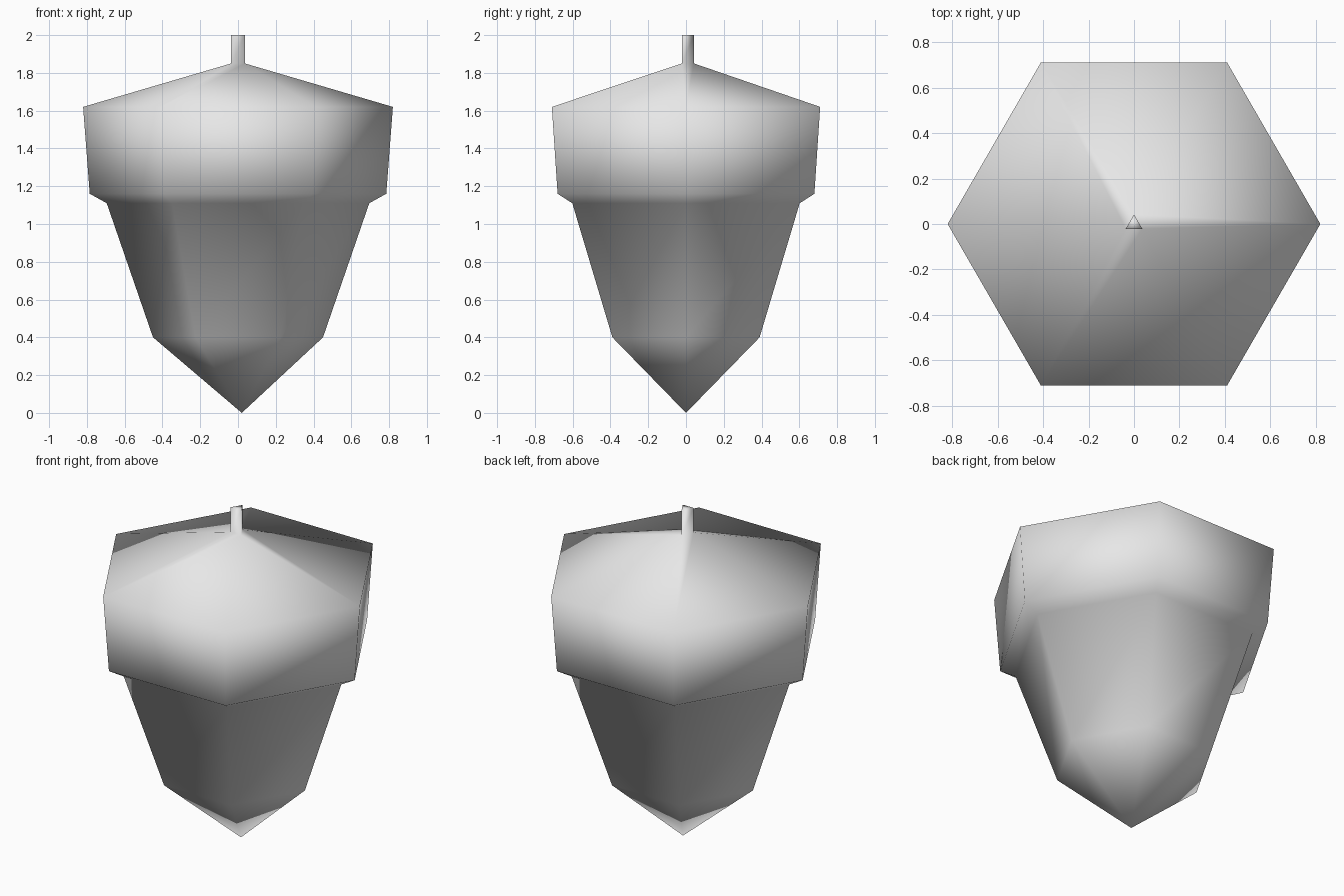
import bpy
import bmesh
from math import cos, sin, radians

cube = bpy.data.objects.get("Cube")
if cube:
    bpy.data.objects.remove(cube, do_unlink=True)

# One plain colour for the whole nut
grey = bpy.data.materials.new("light_grey")
grey.use_nodes = True
colour = (0.8, 0.8, 0.8, 1)
grey.diffuse_color = colour
grey.node_tree.nodes["Principled BSDF"].inputs["Base Color"].default_value = colour

bm = bmesh.new()


def ring(sides, radius, z, start=0):
    """Regular polygon of vertices, counter-clockwise from the start angle."""
    angles = [radians(start + 360 * i / sides) for i in range(sides)]
    return [bm.verts.new((radius * cos(a), radius * sin(a), z)) for a in angles]


def bridge(lower, upper):
    """Quads between two rings with the same number of sides."""
    n = len(lower)
    for i in range(n):
        j = (i + 1) % n
        bm.faces.new((lower[i], lower[j], upper[j], upper[i]))


# Nut body and cap rim: six-sided rings from bottom to top (radius, height)
profile = [(0.45, 0.40), (0.695, 1.11), (0.785, 1.16), (0.82, 1.62)]
rings = [ring(6, r, z) for r, z in profile]
for lower, upper in zip(rings, rings[1:]):
    bridge(lower, upper)

# Pointed tip, slightly off centre
tip = bm.verts.new((0.02, 0, 0))
for i in range(6):
    bm.faces.new((tip, rings[0][(i + 1) % 6], rings[0][i]))

# Three-sided stem
stem_base = ring(3, 0.042, 1.85, 90)
stem_top = ring(3, 0.042, 2.0, 90)
bridge(stem_base, stem_top)
bm.faces.new(stem_top)

# Cap roof: each stem corner fans out to two rim edges, slivers fill between
rim = rings[-1]
for k in range(3):
    corner, previous = stem_base[k], stem_base[k - 1]
    a, b, c = (rim[(2 * k + i) % 6] for i in range(3))
    bm.faces.new((a, b, corner))
    bm.faces.new((b, c, corner))
    bm.faces.new((a, corner, previous))

bmesh.ops.recalc_face_normals(bm, faces=bm.faces[:])
for face in bm.faces:
    face.smooth = True

mesh = bpy.data.meshes.new("acorn")
bm.to_mesh(mesh)
bm.free()
mesh.materials.append(grey)
acorn = bpy.data.objects.new("acorn", mesh)
bpy.context.collection.objects.link(acorn)
